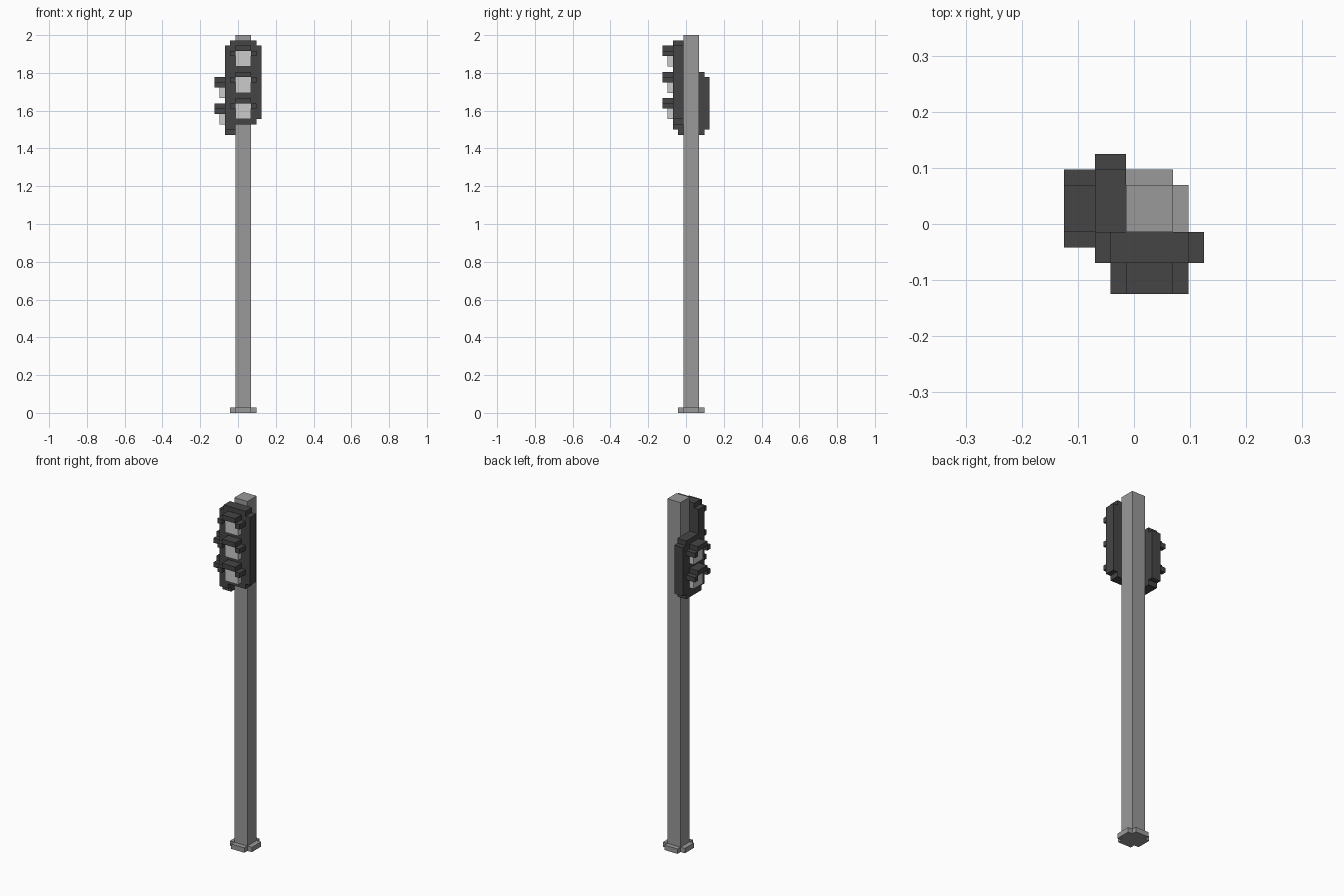
import bpy, bmesh
from mathutils import Vector

if "Cube" in bpy.data.objects:
    bpy.data.objects.remove(bpy.data.objects["Cube"])

U = 2 / 72            # one block of the model
OFF = -4.5            # block grid origin, so 9 x 9 blocks are centred


def material(name, v):
    m = bpy.data.materials.new(name)
    m.diffuse_color = (v, v, v, 1)
    m.use_nodes = True
    m.node_tree.nodes["Principled BSDF"].inputs["Base Color"].default_value = m.diffuse_color
    return m


POLE = material("pole grey", 0.32)
DARK = material("housing charcoal", 0.06)
LENS = material("lens pale grey", 0.6)


def extrude(name, outline, lo, hi, place, mat):
    """Extrude a 2D outline from lo to hi; place maps (a, b, depth) to x, y, z blocks."""
    bm = bmesh.new()

    def vert(a, b, d):
        x, y, z = place(a, b, d)
        return bm.verts.new(Vector((x + OFF, y + OFF, z)) * U)

    face = bm.faces.new([vert(a, b, lo) for a, b in outline])
    move = (Vector(place(0, 0, hi)) - Vector(place(0, 0, lo))) * U
    bm.normal_update()
    new = bmesh.ops.extrude_face_region(bm, geom=[face], use_keep_orig=True)["geom"]
    bmesh.ops.translate(bm, vec=move, verts=[g for g in new if isinstance(g, bmesh.types.BMVert)])
    bmesh.ops.recalc_face_normals(bm, faces=bm.faces)
    me = bpy.data.meshes.new(name)
    bm.to_mesh(me)
    bm.free()
    me.materials.append(mat)
    ob = bpy.data.objects.new(name, me)
    bpy.context.collection.objects.link(ob)


def rect(a0, a1, b0, b1):
    return [(a0, b0), (a1, b0), (a1, b1), (a0, b1)]


def notched(a0, a1, b0, b1):
    """Rectangle with a one-block square notch cut from each corner."""
    return [(a0 + 1, b0), (a1 - 1, b0), (a1 - 1, b0 + 1), (a1, b0 + 1),
            (a1, b1 - 1), (a1 - 1, b1 - 1), (a1 - 1, b1), (a0 + 1, b1),
            (a0 + 1, b1 - 1), (a0, b1 - 1), (a0, b0 + 1), (a0 + 1, b0 + 1)]


def upright(a, b, d):
    return a, b, d


def facing_front(a, b, d):
    return a, d, b


def facing_left(a, b, d):
    return d, a, b


def signal_head(name, place, bottom, top, visor_tops):
    extrude(name + "_housing", notched(2, 9, bottom, top), 2, 4, place, DARK)
    for i, t in enumerate(visor_tops, 1):
        extrude(f"{name}_lens_{i}", rect(4, 7, t - 4, t - 1), 1, 2, place, LENS)
        # visor: a top slab with two lower side blocks
        extrude(f"{name}_visor_top_{i}", rect(4, 7, t - 1, t), 0, 2, place, DARK)
        for side, a in (("a", 3), ("b", 7)):
            extrude(f"{name}_visor_side_{side}_{i}", rect(a, a + 1, t - 2, t - 1), 0, 2, place, DARK)


# pole and foot
extrude("pole", rect(4, 7, 4, 7), 0, 72, upright, POLE)
extrude("foot", notched(3, 8, 3, 8), 0, 1, upright, POLE)

# three-lamp head on the front, two-lamp head on the left side
signal_head("vehicle_signal", facing_front, 55, 71, (70, 65, 60))
signal_head("pedestrian_signal", facing_left, 53, 65, (64, 59))
